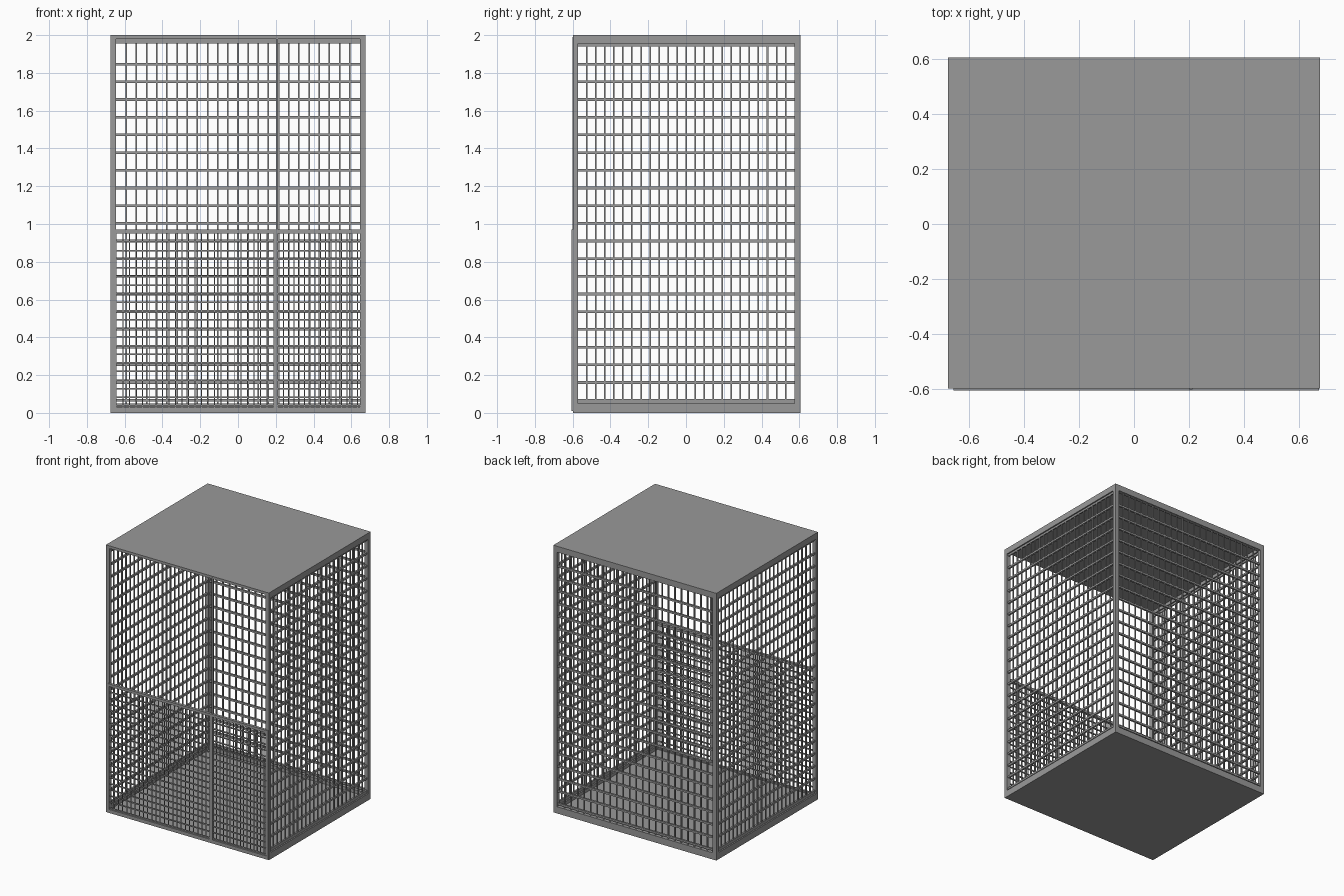
import bpy, bmesh
from mathutils import Matrix, Vector

if "Cube" in bpy.data.objects:
    bpy.data.objects.remove(bpy.data.objects["Cube"], do_unlink=True)

steel = bpy.data.materials.new("grey steel")
steel.use_nodes = True
GREY = (0.32, 0.32, 0.32, 1)
steel.diffuse_color = GREY
steel.node_tree.nodes["Principled BSDF"].inputs["Base Color"].default_value = GREY

X, Y, H = 0.675, 0.605, 2.0     # half width, half depth, height
T = 0.03                        # frame thickness
FRONT = -0.598                  # front plane of the main frame


def make(name, boxes):
    """One object from boxes given as (x0, x1, y0, y1, z0, z1)."""
    bm = bmesh.new()
    for x0, x1, y0, y1, z0, z1 in boxes:
        centre = Vector((x0 + x1, y0 + y1, z0 + z1)) / 2
        size = Matrix.Diagonal((x1 - x0, y1 - y0, z1 - z0, 1))
        bmesh.ops.create_cube(bm, size=1, matrix=Matrix.Translation(centre) @ size)
    mesh = bpy.data.meshes.new(name)
    bm.to_mesh(mesh)
    bm.free()
    mesh.materials.append(steel)
    obj = bpy.data.objects.new(name, mesh)
    bpy.context.collection.objects.link(obj)
    return obj


def grid(name, axis, plane, a, b, z0, z1, columns, heights, thin, thick):
    """Wire panel running from a to b along the axis, at a fixed plane."""
    def bar(u0, u1, depth, w0, w1):
        d0, d1 = plane - depth / 2, plane + depth / 2
        return (u0, u1, d0, d1, w0, w1) if axis == "x" else (d0, d1, u0, u1, w0, w1)

    step = (b - a) / columns
    bars = [bar(a + i * step - thin / 2, a + i * step + thin / 2, thin, z0, z1)
            for i in range(1, columns)]
    bars += [bar(a, b, thick, z - thick / 2, z + thick / 2) for z in heights]
    return make(name, bars)


# Solid floor and roof
make("floor", [(-X, X, FRONT, Y, 0, 0.025)])
make("roof", [(-X, X, FRONT, Y, H - 0.02, H)])

# Corner posts
for side, sx in (("left", 1), ("right", -1)):
    x0, x1 = sorted((sx * X, sx * (X - T)))
    make("front_post_" + side, [(x0, x1, FRONT, FRONT + 0.025, 0.025, H - 0.02)])
    make("back_post_" + side, [(x0, x1, Y - T, Y, 0.025, H - 0.02)])
    # Side rails
    make("side_rails_" + side, [(x0, x1, FRONT + 0.025, Y - T, 0.025, 0.05),
                                (x0, x1, FRONT + 0.025, Y - T, H - 0.045, H - 0.02)])

# Back rails
make("back_rails", [(-X + T, X - T, Y - T, Y, 0.025, 0.05),
                    (-X + T, X - T, Y - T, Y, H - 0.045, H - 0.02)])

# Wire walls
rows = [1.846 - 0.0936 * k for k in range(20)]
grid("back_grid", "x", Y - T / 2, -X + T, X - T, 0.04, 1.96, 24, rows, 0.008, 0.014)
for side, sx in (("left", 1), ("right", -1)):
    grid("side_grid_" + side, "y", sx * (X - T / 2), FRONT + 0.025, Y - T,
         0.04, 1.96, 24, rows, 0.008, 0.014)
    # Slim edge strips inside the side frames
    x0, x1 = sorted((sx * (X - 0.01), sx * (X - 0.02)))
    make("side_edge_strips_" + side, [(x0, x1, FRONT + 0.025, Y - T, 1.94, 1.955),
                                      (x0, x1, FRONT + 0.025, Y - T, 0.05, 0.06)])

# Slim upright in the front opening
make("front_upright", [(0.2, 0.212, -0.6, -0.585, 0.97, H - 0.01)])

# Lower front panels: a wide one and a narrow door, each framed
low_rows = [0.905 - 0.0457 * k for k in range(20)]
for name, a, b, columns in (("wide_panel", -0.655, 0.2, 24), ("door", 0.2, 0.672, 16)):
    f = 0.012
    y0, y1 = -Y, -0.585
    make(name + "_frame", [(a, a + f, y0, y1, 0.01, 0.97), (b - f, b, y0, y1, 0.01, 0.97),
                           (a + f, b - f, y0, y1, 0.01, 0.03),
                           (a + f, b - f, y0, y1, 0.95, 0.97)])
    grid(name + "_grid", "x", -0.595, a + f, b - f, 0.03, 0.95, columns,
         low_rows, 0.005, 0.008)
